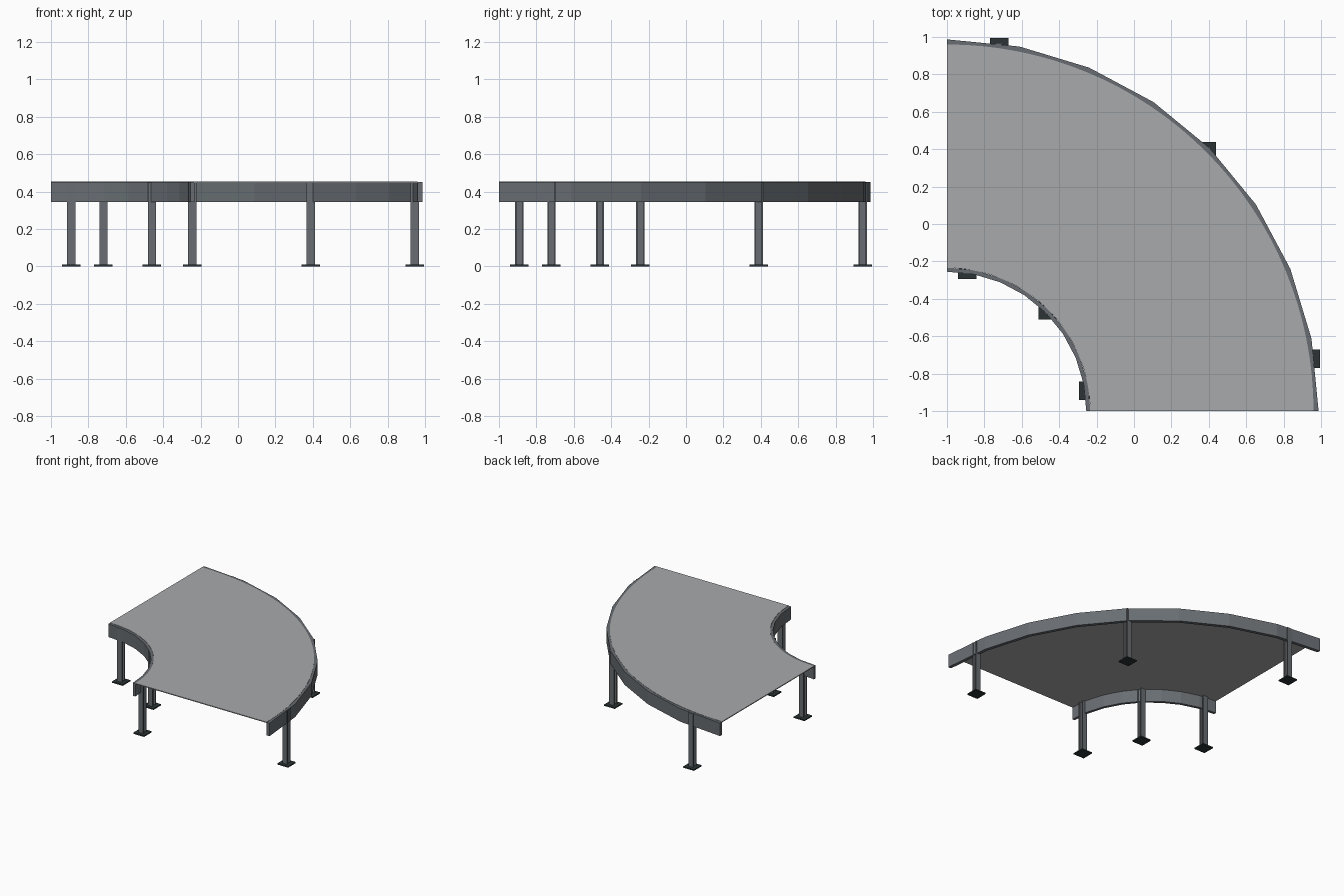
import bpy, bmesh
from math import sin, cos, pi, radians

cube = bpy.data.objects.get("Cube")
if cube:
    bpy.data.objects.remove(cube, do_unlink=True)

CENTRE = -1.0          # corner about which the quarter ring turns
RAIL_BOTTOM, RAIL_TOP = 0.345, 0.452


def material(name, colour):
    m = bpy.data.materials.new(name)
    m.use_nodes = True
    m.diffuse_color = (*colour, 1)
    m.node_tree.nodes["Principled BSDF"].inputs["Base Color"].default_value = (*colour, 1)
    return m


steel = material("steel grey", (0.14, 0.155, 0.17))
concrete = material("light grey deck", (0.39, 0.4, 0.41))
dark = material("dark foot plate", (0.025, 0.034, 0.036))


def finish(name, bm, mat):
    bmesh.ops.recalc_face_normals(bm, faces=bm.faces)
    mesh = bpy.data.meshes.new(name)
    bm.to_mesh(mesh)
    bm.free()
    mesh.materials.append(mat)
    ob = bpy.data.objects.new(name, mesh)
    bpy.context.collection.objects.link(ob)
    return ob


def quarter_ring(name, r_in, r_out, z0, z1, segments, mat):
    """Sweep a rectangular section through a quarter turn."""
    bm = bmesh.new()
    section = [(r_in, z0), (r_out, z0), (r_out, z1), (r_in, z1)]
    rings = []
    for i in range(segments + 1):
        a = pi / 2 * i / segments
        rings.append([bm.verts.new((CENTRE + r * cos(a), CENTRE + r * sin(a), z))
                      for r, z in section])
    for a, b in zip(rings, rings[1:]):
        for k in range(4):
            n = (k + 1) % 4
            bm.faces.new((a[k], a[n], b[n], b[k]))
    bm.faces.new(rings[0])
    bm.faces.new(rings[-1])
    return finish(name, bm, mat)


def prism(name, outline, x, y, z0, z1, mat):
    """Extrude a flat outline upwards."""
    bm = bmesh.new()
    face = bm.faces.new([bm.verts.new((x + px, y + py, z0)) for px, py in outline])
    top = bmesh.ops.extrude_face_region(bm, geom=[face])["geom"]
    moved = [g for g in top if isinstance(g, bmesh.types.BMVert)]
    bmesh.ops.translate(bm, verts=moved, vec=(0, 0, z1 - z0))
    return finish(name, bm, mat)


# Deck and edge beams
quarter_ring("deck", 0.765, 1.96, 0.447, 0.454, 32, concrete)
quarter_ring("outer_beam", 1.96, 1.987, RAIL_BOTTOM, RAIL_TOP, 8, steel)
quarter_ring("inner_beam", 0.745, 0.767, RAIL_BOTTOM, RAIL_TOP, 8, steel)

# H-section legs on square foot plates
h, web, flange = 0.022, 0.004, 0.014
quarter = [(h, -h), (h, -flange), (web, -flange)]
half = quarter + [(x, -y) for x, y in reversed(quarter)]
h_section = half + [(-x, -y) for x, y in half]
p = 0.049
square = [(-p, -p), (p, -p), (p, p), (-p, p)]

for side, radius in (("outer", 1.965), ("inner", 0.763)):
    for place, angle in (("front", 8.2), ("middle", 45), ("back", 81.8)):
        x = CENTRE + radius * cos(radians(angle))
        y = CENTRE + radius * sin(radians(angle))
        prism(f"{side}_{place}_leg", h_section, x, y, 0.008, RAIL_TOP - 0.002, steel)
        prism(f"{side}_{place}_foot_plate", square, x, y, 0, 0.01, dark)
